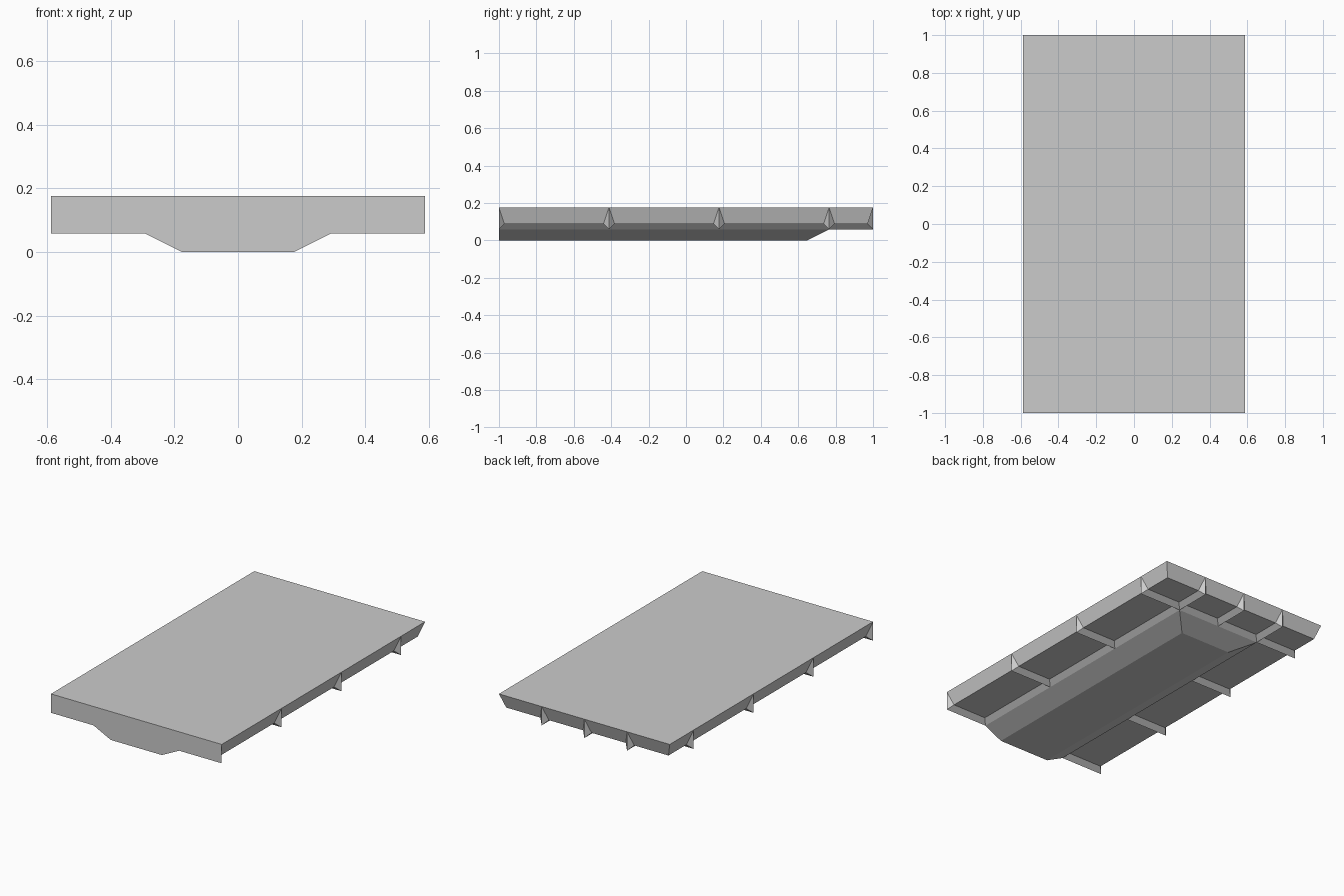
import bpy, bmesh, math

if "Cube" in bpy.data.objects:
    bpy.data.objects.remove(bpy.data.objects["Cube"])

U = 1 / 17      # modelling unit: half length is 17 U
W, L = 10, 17   # half width and half length
LOW, TOP = 1, 3 # deck underside edge and deck surface
B = 0.5         # bevel depth of every recessed panel


def hull(name, points):
    """Convex solid around the points, with flat n-gon faces."""
    bm = bmesh.new()
    for x, y, z in points:
        bm.verts.new((x * U, y * U, z * U))
    bmesh.ops.convex_hull(bm, input=bm.verts[:])
    bmesh.ops.dissolve_limit(bm, angle_limit=math.radians(0.5),
                             verts=bm.verts[:], edges=bm.edges[:])
    bmesh.ops.recalc_face_normals(bm, faces=bm.faces[:])
    mesh = bpy.data.meshes.new(name)
    bm.to_mesh(mesh)
    bm.free()
    obj = bpy.data.objects.new(name, mesh)
    bpy.context.collection.objects.link(obj)
    return obj


def rect(x0, x1, y0, y1, z):
    return [(x, y, z) for x in (x0, x1) for y in (y0, y1)]


# Deck slab: flared lip on top of a recessed core
hull("deck", rect(-W, W, -L, L, TOP)
     + rect(-W + B, W - B, -L + B, L - B, TOP - B)
     + rect(-W + B, W - B, -L + B, L - B, LOW + B))

# Front plate: full-size face tapering back to the core
hull("front_plate",
     [(s * W, -L, z) for s in (-1, 1) for z in (LOW, TOP)]
     + [(s * (W - B), -L + B, z) for s in (-1, 1) for z in (LOW + B, TOP - B)])

# Keel: trapezoid trough with a hipped rear end
hull("keel", rect(-3, 3, -L, 11, 0)
     + rect(-5, 5, -L, 13, LOW)
     + rect(-5 - B, 5 + B, -L + B, 13 + B, LOW + B))

# Cross ribs: knife-edged, sticking out at both sides and below
for y in (-7, 3, 13):
    hull("cross_rib",
         [(s * W, y, z) for s in (-1, 1) for z in (LOW, TOP)]
         + [p for z in (LOW + B, TOP - B)
            for p in rect(-W + B, W - B, y - B, y + B, z)])

# Rear ribs: from the last cross rib to the back edge
for x in (-5, 0, 5):
    hull("rear_rib",
         [(x, 13, LOW), (x, L, LOW), (x, L, TOP)]
         + [p for z in (LOW + B, TOP - B)
            for p in rect(x - B, x + B, 13, L - B, z)])
